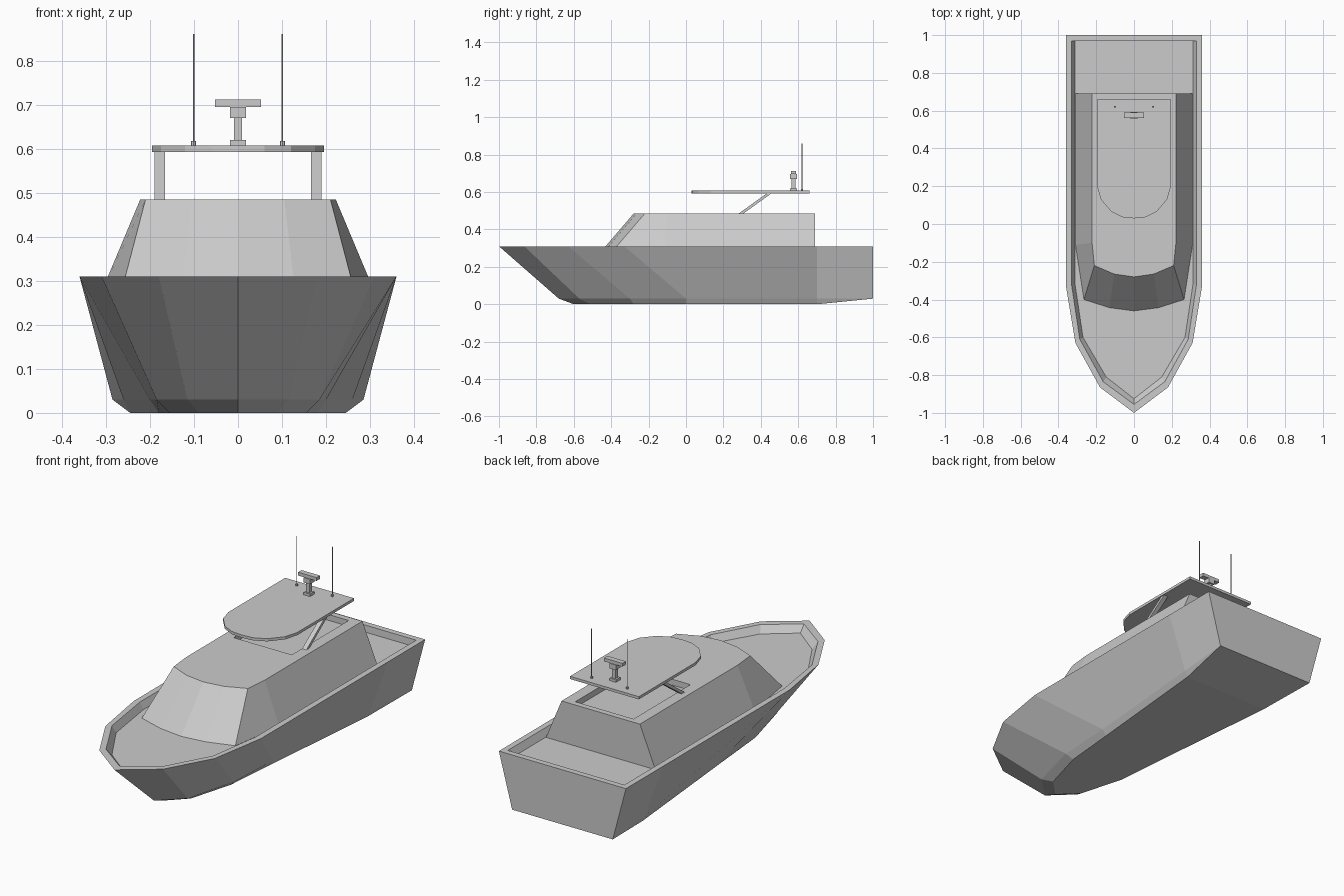
import bpy, bmesh
from mathutils import Vector

if "Cube" in bpy.data.objects:
    bpy.data.objects.remove(bpy.data.objects["Cube"])


def make_object(name, bm):
    bmesh.ops.remove_doubles(bm, verts=bm.verts, dist=1e-5)
    bmesh.ops.recalc_face_normals(bm, faces=bm.faces)
    mesh = bpy.data.meshes.new(name)
    bm.to_mesh(mesh)
    bm.free()
    obj = bpy.data.objects.new(name, mesh)
    bpy.context.collection.objects.link(obj)
    return obj


def loft(name, half_rings):
    """Skin mirrored half outlines (bow centre to stern) and cap both ends."""
    bm = bmesh.new()
    rings = []
    for half in half_rings:
        pts = half + [(-x, y, z) for x, y, z in reversed(half[1:])]
        rings.append([bm.verts.new(p) for p in pts])
    n = len(rings[0])
    for a, b in zip(rings, rings[1:]):
        for i in range(n):
            j = (i + 1) % n
            bm.faces.new((a[i], a[j], b[j], b[i]))
    for r in (rings[0], rings[-1]):
        bm.faces.new((r[0], r[1], r[-1]))
        for i in range(1, n // 2):
            bm.faces.new((r[i], r[i + 1], r[n - i - 1], r[n - i]))
    return make_object(name, bm)


def flat(pts, z):
    return [(x, y, z) for x, y in pts]


def box(name, x, y, z):
    """Box from (min, max) ranges."""
    bm = bmesh.new()
    bmesh.ops.create_cube(bm, size=1)
    for v in bm.verts:
        v.co = Vector([r[0] if c < 0 else r[1] for c, r in zip(v.co, (x, y, z))])
    return make_object(name, bm)


def rod(name, x, y, z0, z1, radius, sides=8):
    bm = bmesh.new()
    bmesh.ops.create_cone(bm, cap_ends=True, segments=sides, radius1=radius,
                          radius2=radius, depth=z1 - z0)
    bmesh.ops.translate(bm, verts=bm.verts, vec=(x, y, (z0 + z1) / 2))
    return make_object(name, bm)


# Hull: flat bottom, chine, gunwale and recessed deck
bottom = flat([(0, -.60), (.09, -.51), (.155, -.28), (.18, 0), (.245, .70)], 0) + [(.285, 1, .03)]
chine = [(0, -.68), (.115, -.57), (.185, -.30), (.20, 0), (.26, .70), (.285, 1)]
gunwale = [(0, -1), (.18, -.865), (.31, -.63), (.36, -.33), (.36, .70), (.36, 1)]
inner = [(0, -.955), (.163, -.835), (.287, -.61), (.33, -.325), (.33, .70), (.33, .97)]
deck = [(0, -.925), (.147, -.81), (.27, -.60), (.312, -.32), (.312, .70), (.312, .968)]
loft("hull", [bottom, flat(chine, .03), flat(gunwale, .31), flat(inner, .31), flat(deck, .275)])

# Cabin with raked windscreen and shallow roof well
base = [(0, -.46), (.13, -.443), (.265, -.40), (.31, -.11), (.31, .69)]
roof = [(0, -.28), (.105, -.265), (.21, -.22), (.222, -.10), (.222, .69)]
well = [(0, .20), (.08, .20), (.165, .20), (.165, .40), (.165, .66)]
loft("cabin", [flat(base, .275), flat(roof, .485), flat(well, .485), flat(well, .455)])

# Hardtop with rounded front
top = [(0, .03), (.06, .036), (.12, .065), (.175, .13), (.195, .20), (.195, .66)]
loft("hardtop", [flat(top, .593), flat(top, .607)])

# Raked hardtop struts
for side, s in (("right", 1), ("left", -1)):
    strut = box(side + "_strut", sorted((s * .166, s * .19)), (.275, .30), (.48, .595))
    for v in strut.data.vertices:
        if v.co.z > .5:
            v.co.y += .16

# Radar mast
cy = .575
for name, hx, hy, z0, z1 in (("radar_base", .018, .018, .606, .62),
                             ("radar_stem", .009, .010, .62, .67),
                             ("radar_head", .018, .018, .67, .695),
                             ("radar_bar", .052, .014, .695, .712)):
    box(name, (-hx, hx), (cy - hy, cy + hy), (z0, z1))

# Antennas
for side, s in (("right", 1), ("left", -1)):
    rod(side + "_antenna_base", s * .101, .62, .606, .617, .006)
    rod(side + "_antenna", s * .101, .62, .61, .86, .002, 6)
